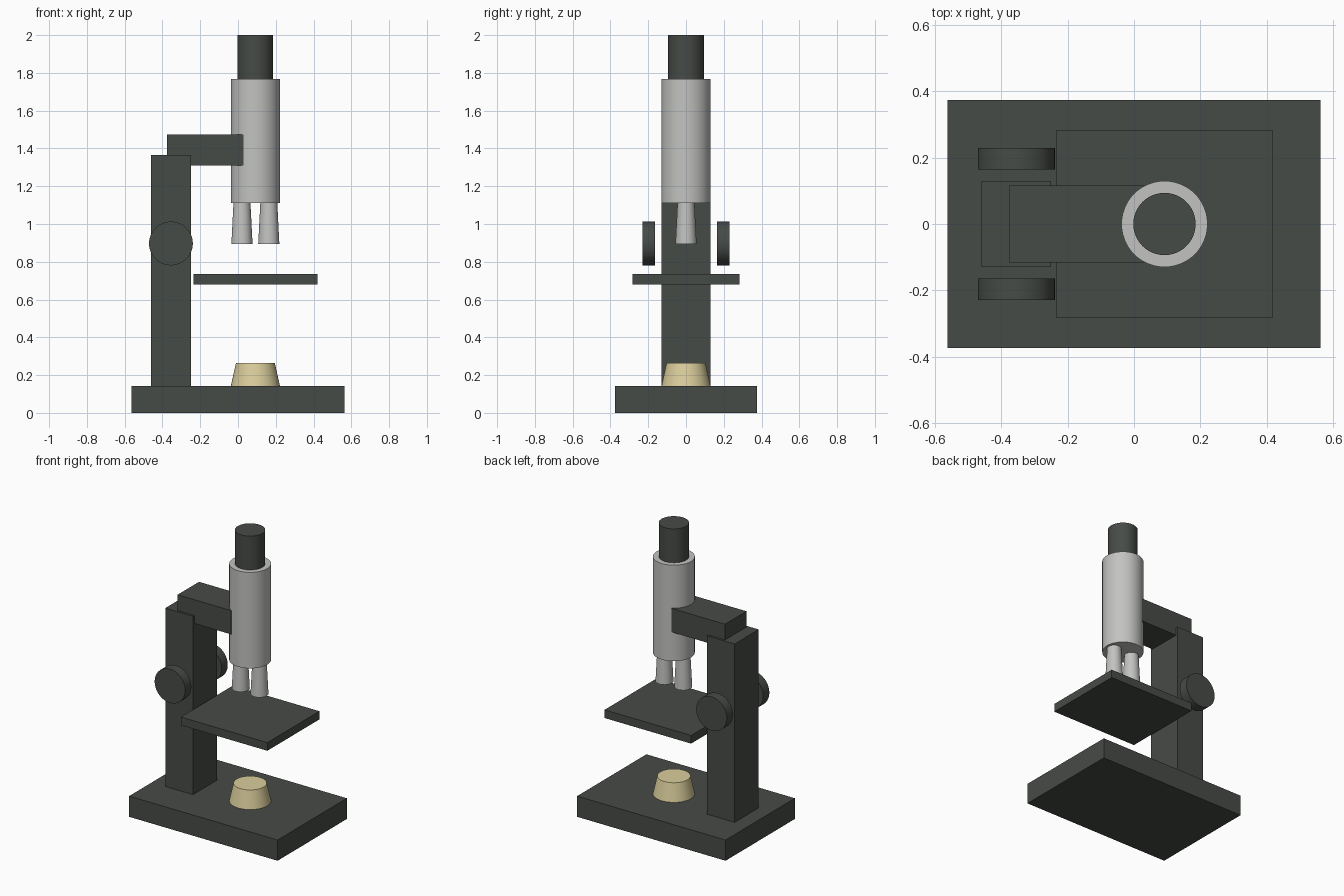
import bpy
import math

if "Cube" in bpy.data.objects:
    bpy.data.objects.remove(bpy.data.objects["Cube"])


def material(name, rgb):
    m = bpy.data.materials.new(name)
    m.use_nodes = True
    m.diffuse_color = (*rgb, 1)
    m.node_tree.nodes["Principled BSDF"].inputs["Base Color"].default_value = (*rgb, 1)
    return m


dark = material("dark grey enamel", (0.062, 0.07, 0.062))
silver = material("satin silver", (0.54, 0.55, 0.53))
cream = material("cream lamp", (0.70, 0.61, 0.33))


def box(name, x, y, z, mat):
    """Box from (min, max) pairs on each axis."""
    spans = (x, y, z)
    bpy.ops.mesh.primitive_cube_add(size=1, location=[(a + b) / 2 for a, b in spans])
    ob = bpy.context.object
    ob.name = name
    ob.scale = [b - a for a, b in spans]
    bpy.ops.object.transform_apply(location=False, rotation=False, scale=True)
    ob.data.materials.append(mat)
    return ob


def round_part(name, x, z, r_low, r_high, mat, sides=48):
    """Upright cylinder or cone between two heights."""
    bpy.ops.mesh.primitive_cone_add(vertices=sides, radius1=r_low, radius2=r_high,
                                    depth=z[1] - z[0], location=(x, 0, sum(z) / 2))
    ob = bpy.context.object
    ob.name = name
    ob.data.materials.append(mat)
    bpy.ops.object.shade_smooth_by_angle(angle=math.radians(30))
    return ob


AXIS = 0.092  # x of the optical axis

# Stand
box("base", (-0.563, 0.563), (-0.375, 0.375), (0, 0.142), dark)
box("pillar", (-0.46, -0.25), (-0.13, 0.13), (0.142, 1.365), dark)
box("arm", (-0.377, 0.03), (-0.116, 0.116), (1.31, 1.473), dark)
box("stage", (-0.236, 0.42), (-0.282, 0.282), (0.68, 0.736), dark)

# Optics
round_part("body_tube", AXIS, (1.11, 1.768), 0.13, 0.13, silver)
round_part("eyepiece", AXIS, (1.768, 2.0), 0.094, 0.094, dark)
for side, dx in (("right", -0.071), ("left", 0.071)):
    round_part("objective_" + side, AXIS + dx, (0.895, 1.11), 0.056, 0.045, silver, 32)
round_part("lamp", AXIS, (0.142, 0.264), 0.13, 0.103, cream)

# Focus knobs on both sides of the pillar
for side, s in (("front", -1), ("back", 1)):
    knob = round_part("focus_knob_" + side, -0.355, (0.864, 0.93), 0.116, 0.116, dark)
    knob.rotation_euler.x = math.pi / 2
    knob.location.y = s * 0.197
